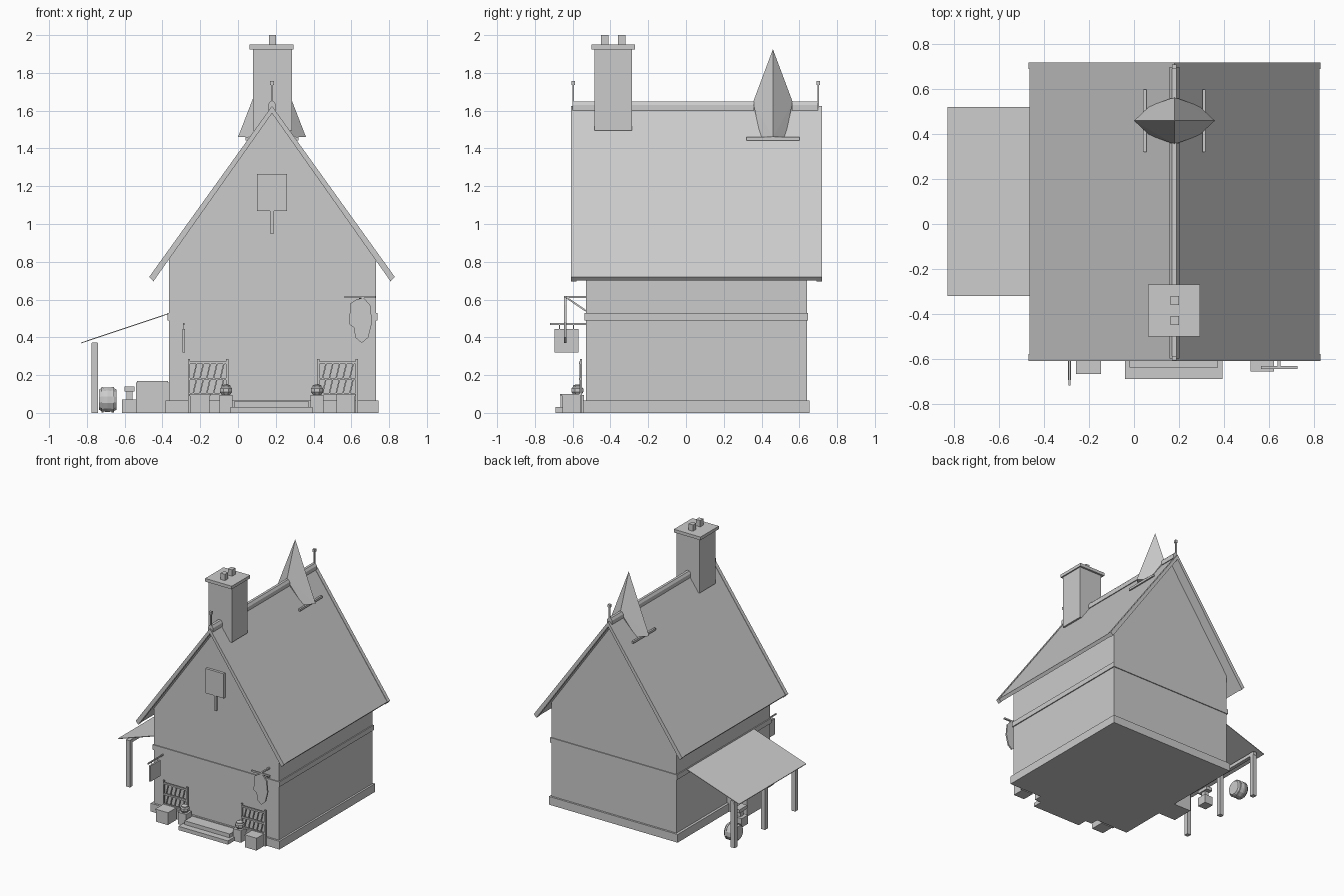
import bpy, bmesh, math
from mathutils import Vector

stone = bpy.data.materials.new("plain_grey")
stone.diffuse_color = (0.6, 0.6, 0.6, 1)
CX = 0.18  # ridge line


def finish(name, bm):
    bmesh.ops.recalc_face_normals(bm, faces=bm.faces)
    me = bpy.data.meshes.new(name)
    bm.to_mesh(me)
    bm.free()
    me.materials.append(stone)
    ob = bpy.data.objects.new(name, me)
    bpy.context.collection.objects.link(ob)
    return ob


def box(name, x0, x1, y0, y1, z0, z1):
    bm = bmesh.new()
    bmesh.ops.create_cube(bm, size=1)
    for v in bm.verts:
        v.co = ((x0 + x1) / 2 + v.co.x * (x1 - x0),
                (y0 + y1) / 2 + v.co.y * (y1 - y0),
                (z0 + z1) / 2 + v.co.z * (z1 - z0))
    return finish(name, bm)


def prism(name, pts, y0, y1):
    """Extrude an x-z outline along y."""
    bm = bmesh.new()
    a = [bm.verts.new((x, y0, z)) for x, z in pts]
    b = [bm.verts.new((x, y1, z)) for x, z in pts]
    bm.faces.new(a)
    bm.faces.new(b[::-1])
    n = len(pts)
    for i in range(n):
        j = (i + 1) % n
        bm.faces.new((a[i], b[i], b[j], a[j]))
    return finish(name, bm)


def bar(name, p, q, w):
    """Square bar between two points."""
    p, q = Vector(p), Vector(q)
    bm = bmesh.new()
    bmesh.ops.create_cube(bm, size=1)
    rot = (q - p).to_track_quat('Z', 'Y')
    for v in bm.verts:
        v.co = (p + q) / 2 + rot @ Vector((v.co.x * w, v.co.y * w, v.co.z * (q - p).length))
    return finish(name, bm)


def lathe(name, origin, profile, sides, axis='Z'):
    """Turn (radius, distance) pairs around an axis."""
    bm = bmesh.new()
    rings = []
    for r, d in profile:
        ring = []
        for i in range(sides):
            t = 2 * math.pi * (i + 0.5) / sides
            c = Vector((r * math.cos(t), r * math.sin(t), d))
            if axis == 'X':
                c = Vector((c.z, c.x, c.y))
            ring.append(bm.verts.new(Vector(origin) + c))
        rings.append(ring)
    bm.faces.new(rings[0])
    bm.faces.new(rings[-1])
    for a, b in zip(rings, rings[1:]):
        for i in range(sides):
            j = (i + 1) % sides
            bm.faces.new((a[i], a[j], b[j], b[i]))
    return finish(name, bm)


def chevron(name, y0, y1, lift, under):
    """Roof slab outline covering both slopes."""
    prism(name, [(-0.47 - lift, 0.72), (CX, 1.625 + lift), (0.83 + lift, 0.72),
                 (0.808, 0.70 - under), (CX, 1.59 - under), (-0.448, 0.70 - under)], y0, y1)


# House walls, plinth and band
prism("house_walls", [(-0.365, 0), (0.73, 0), (0.73, 0.82), (CX, 1.60), (-0.365, 0.82)], -0.53, 0.64)
box("plinth", -0.385, 0.745, -0.545, 0.655, 0, 0.065)
box("wall_band", -0.373, 0.738, -0.537, 0.647, 0.49, 0.53)

# Roof with raised gable boards and ridge caps
chevron("roof", -0.58, 0.69, -0.004, 0)
chevron("front_gable_board", -0.61, -0.58, 0, 0.004)
chevron("back_gable_board", 0.69, 0.72, 0, 0.004)
ridge = [(0.158, 1.60), (0.158, 1.63), (0.17, 1.648), (0.19, 1.648), (0.202, 1.63), (0.202, 1.60)]
for y0, y1 in ((-0.60, -0.48), (-0.29, 0.36), (0.56, 0.70)):
    prism("ridge_cap", ridge, y0, y1)

# Finials at both ridge ends
for y in (-0.597, 0.70):
    box("finial_rod", 0.175, 0.185, y - 0.005, y + 0.005, 1.62, 1.74)
    box("finial_knob", 0.17, 0.19, y - 0.01, y + 0.01, 1.735, 1.757)

# Chimney
box("chimney", 0.08, 0.285, -0.485, -0.285, 1.495, 1.93)
box("chimney_cap", 0.062, 0.295, -0.5, -0.27, 1.925, 1.95)
for y in (-0.43, -0.34):
    box("chimney_pot", 0.163, 0.2, y - 0.02, y + 0.02, 1.94, 2.0)

# Pointed roof turret with side ledges
bm = bmesh.new()
pts = [(0, 0, 1.925), (0, -0.105, 1.645), (0, 0.105, 1.645)]
for s in (-1, 1):
    pts += [(0.18 * s, 0, 1.46), (0.11 * s, -0.065, 1.46), (0.11 * s, 0.065, 1.46)]
for x, y, z in pts:
    bm.verts.new((CX + x, 0.46 + y, z))
bmesh.ops.convex_hull(bm, input=bm.verts)
finish("roof_turret", bm)
for s in (-1, 1):
    x = CX + s * 0.132
    box("turret_ledge", x - 0.007, x + 0.007, 0.32, 0.60, 1.443, 1.46)

# Gable plaque
box("plaque", 0.10, 0.26, -0.55, -0.525, 1.07, 1.265)
box("plaque_stem", 0.17, 0.19, -0.545, -0.525, 0.95, 1.07)

# Lean-to shelter on the left
prism("shelter_roof", [(-0.83, 0.368), (-0.37, 0.522), (-0.37, 0.527), (-0.83, 0.373)], -0.32, 0.52)
for y in (-0.28, 0.10, 0.48):
    box("shelter_post", -0.775, -0.74, y - 0.018, y + 0.018, 0, 0.37)
box("shelter_beam", -0.772, -0.743, -0.30, 0.50, 0.345, 0.372)

# Barrel, anvil and chest under the shelter
lathe("barrel", (-0.69, 0.39, 0.07), [(0.055, -0.047), (0.064, -0.03), (0.068, 0),
                                      (0.064, 0.03), (0.055, 0.047)], 12, 'X')
for d in (-0.027, 0.027):
    lathe("barrel_hoop", (-0.69 + d, 0.39, 0.07), [(0.069, -0.006), (0.069, 0.006)], 12, 'X')
box("anvil_block", -0.615, -0.54, 0.10, 0.18, 0, 0.07)
box("anvil_waist", -0.59, -0.558, 0.12, 0.16, 0.07, 0.115)
box("anvil_top", -0.602, -0.548, 0.09, 0.19, 0.113, 0.14)
box("chest", -0.54, -0.365, -0.17, 0.01, 0, 0.162)
box("chest_lid", -0.535, -0.37, -0.165, 0.005, 0.16, 0.17)

# Front steps
box("lower_step", -0.04, 0.395, -0.69, -0.53, 0, 0.03)
box("upper_step", -0.02, 0.375, -0.64, -0.53, 0.03, 0.06)

# Crates, pots on pedestals and trellises beside the steps
for x0, x1, y0 in ((-0.255, -0.15, -0.665), (0.522, 0.62, -0.655)):
    box("crate", x0, x1, y0, -0.555, 0, 0.095)
    box("crate_lid", x0 - 0.004, x1 + 0.004, y0 - 0.003, -0.552, 0.09, 0.10)
for x in (-0.063, 0.418):
    box("pedestal", x - 0.035, x + 0.035, -0.61, -0.54, 0, 0.095)
    lathe("pot", (x, -0.575, 0.095), [(0.022, 0), (0.034, 0.015), (0.034, 0.035),
                                      (0.026, 0.042), (0.026, 0.05), (0.012, 0.055)], 8)
for x0 in (-0.26, 0.425):
    x1 = x0 + 0.203
    for x in (x0, x1):
        box("trellis_post", x - 0.006, x + 0.006, -0.562, -0.55, 0, 0.285)
    for z in (0.10, 0.18, 0.265):
        box("trellis_rail", x0, x1, -0.566, -0.554, z - 0.006, z + 0.006)
    for z in (0.10, 0.18):
        for i in range(5):
            x = x0 + 0.022 + i * 0.036
            bar("trellis_slat", (x, -0.56, z), (x + 0.02, -0.56, z + 0.085), 0.007)

# Hanging board on the left of the front
box("board_rod", -0.291, -0.283, -0.72, -0.53, 0.465, 0.475)
box("hanging_board", -0.294, -0.28, -0.695, -0.57, 0.32, 0.445)
for y in (-0.67, -0.595):
    box("board_hanger", -0.289, -0.285, y - 0.002, y + 0.002, 0.44, 0.468)

# Hanging banner on the right of the front
box("banner_rod", 0.565, 0.728, -0.645, -0.633, 0.608, 0.62)
box("banner_arm", 0.64, 0.652, -0.645, -0.53, 0.608, 0.62)
bar("banner_brace", (0.646, -0.635, 0.612), (0.646, -0.53, 0.54), 0.009)
prism("banner", [(0.595, 0.58), (0.625, 0.60), (0.665, 0.61), (0.70, 0.57), (0.71, 0.48), (0.69, 0.40),
                 (0.655, 0.37), (0.62, 0.40), (0.615, 0.45), (0.588, 0.47)], -0.645, -0.633)
